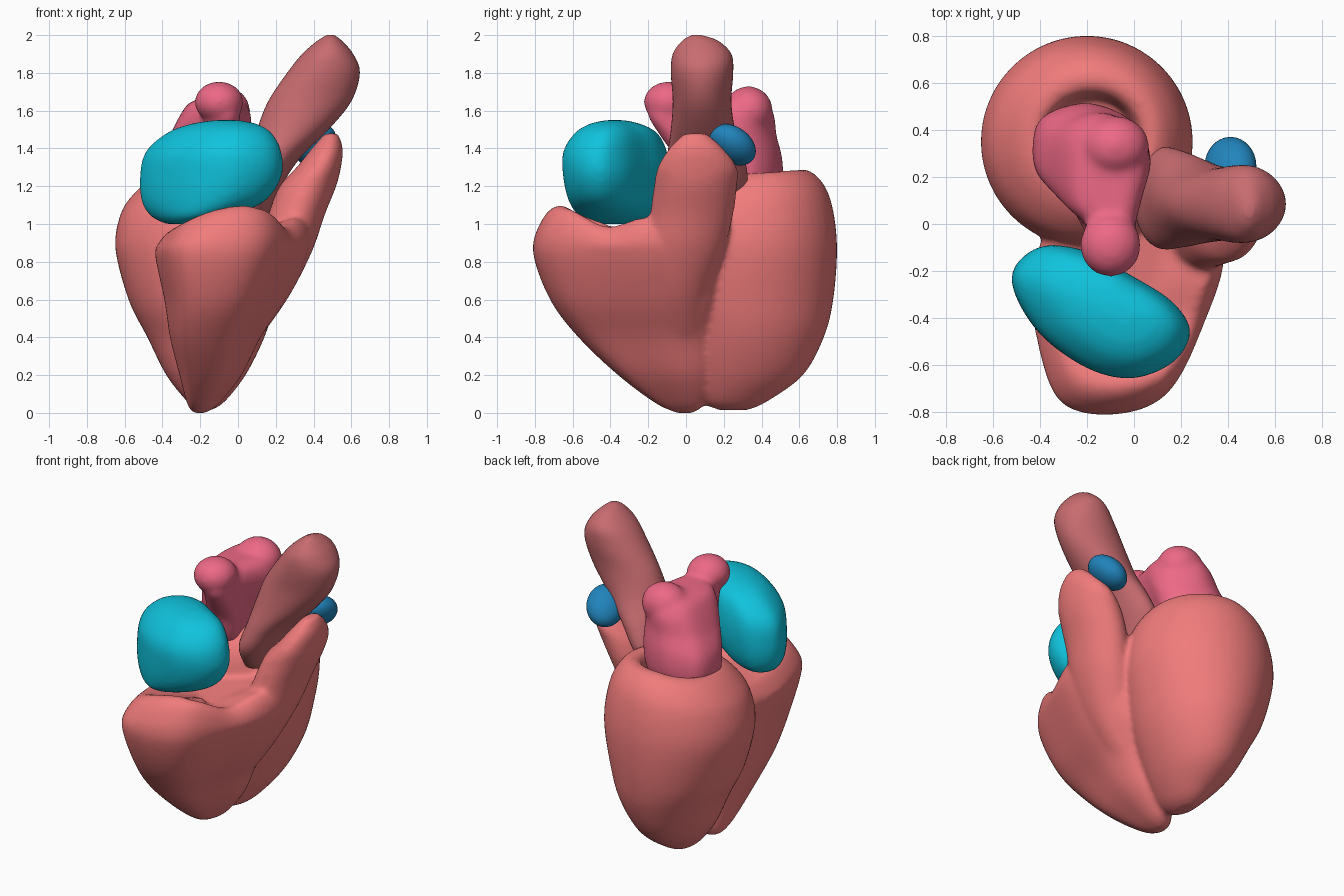
import bpy, bmesh, math
from mathutils import Vector

if "Cube" in bpy.data.objects:
    bpy.data.objects.remove(bpy.data.objects["Cube"])


def material(name, rgb):
    m = bpy.data.materials.new(name)
    m.diffuse_color = (*rgb, 1)
    m.use_nodes = True
    m.node_tree.nodes["Principled BSDF"].inputs["Base Color"].default_value = m.diffuse_color
    return m


def catmull(a, b, c, d, t):
    return [0.5 * (2 * q + (r - p) * t + (2 * p - 5 * q + 4 * r - s) * t * t
                   + (3 * q - p - 3 * r + s) * t ** 3) for p, q, r, s in zip(a, b, c, d)]


def spline(pts, n, closed):
    k, out = len(pts), []
    at = (lambda i: pts[i % k]) if closed else (lambda i: pts[max(0, min(k - 1, i))])
    for i in range(k if closed else k - 1):
        for j in range(n):
            out.append(catmull(at(i - 1), at(i), at(i + 1), at(i + 2), j / n))
    return out if closed else out + [list(pts[-1])]


def outline_of(pts):
    """Smooth closed outline scaled to the -1..1 square."""
    pts = spline(pts, 6, True)
    lo = [min(p[i] for p in pts) for i in (0, 1)]
    hi = [max(p[i] for p in pts) for i in (0, 1)]
    return [[2 * (p[i] - lo[i]) / (hi[i] - lo[i]) - 1 for i in (0, 1)] for p in pts]


CIRCLE = [(math.cos(math.tau * i / 48), math.sin(math.tau * i / 48)) for i in range(48)]


def add_loft(bm, rows, outline=CIRCLE, shape=None):
    """Skin outlines fitted into (z, x0, x1, y0, y1) boxes."""
    rings = []
    for z, x0, x1, y0, y1 in spline(rows, 5, False):
        ring = []
        for u, v in outline:
            x, y = (x0 + x1 + u * (x1 - x0)) / 2, (y0 + y1 + v * (y1 - y0)) / 2
            ring.append(bm.verts.new((x, y, shape(x, y, z) if shape else z)))
        rings.append(ring)
    faces = [bm.faces.new(rings[0][::-1]), bm.faces.new(rings[-1])]
    for a, b in zip(rings, rings[1:]):
        for i in range(len(a)):
            j = (i + 1) % len(a)
            faces.append(bm.faces.new((a[i], a[j], b[j], b[i])))


def add_blob(bm, centre, radii):
    for v in bmesh.ops.create_uvsphere(bm, u_segments=32, v_segments=20, radius=1)['verts']:
        v.co = Vector([c + r * q for c, r, q in zip(centre, radii, v.co)])


def finish(bm, name, mat, voxel=0, smooth=0):
    bmesh.ops.recalc_face_normals(bm, faces=bm.faces)
    me = bpy.data.meshes.new(name)
    bm.to_mesh(me)
    bm.free()
    ob = bpy.data.objects.new(name, me)
    bpy.context.collection.objects.link(ob)
    me.materials.append(mat)
    if voxel:
        r = ob.modifiers.new("fuse", 'REMESH')
        r.mode, r.voxel_size, r.use_smooth_shade = 'VOXEL', voxel, True
    if smooth:
        s = ob.modifiers.new("soften", 'SMOOTH')
        s.factor, s.iterations = 0.5, smooth
    me.polygons.foreach_set("use_smooth", [True] * len(me.polygons))
    return ob


muscle = material("muscle", (0.88, 0.2, 0.2))
cyan = material("cyan", (0.005, 0.55, 0.73))
pink = material("pink", (0.85, 0.14, 0.24))
brown = material("brown", (0.58, 0.15, 0.16))
blue = material("blue", (0.015, 0.23, 0.5))


# left ventricle: thick-walled cup with a tilted, rounded rim
def left_tilt(x, y, z):
    return z + max(0, z - 0.8) * (0.3 * min(0, x + 0.2) + 0.15 * (y - 0.45))


bm = bmesh.new()
add_loft(bm, [(z, x - rx, x + rx, y - ry, y + ry) for z, x, y, rx, ry in (
    (0.015, -.18, .25, .04, .08), (0.06, -.17, .26, .10, .17), (0.2, -.17, .32, .21, .30),
    (0.4, -.17, .35, .31, .38), (0.6, -.19, .35, .39, .43), (0.88, -.2, .35, .45, .45),
    (1.1, -.2, .35, .42, .42), (1.22, -.19, .36, .35, .35), (1.275, -.18, .37, .27, .26),
    (1.25, -.18, .36, .21, .2), (1.12, -.18, .35, .18, .18))], CIRCLE, left_tilt)


# right ventricle: crescent body with a dished top, fused to its rising outflow
def right_top(x, y, z):
    k = max(0, z - 0.85) / 0.22
    dip = 0.09 * math.exp(-((y + 0.42) / 0.15) ** 2) if x > 0.05 else 0
    return z + k * (0.03 - 0.77 * (x - 0.06) ** 2 - dip)


crescent = outline_of([(-.41, -.2), (-.38, -.5), (-.28, -.75), (-.05, -.8), (.17, -.71), (.32, -.42),
                       (.41, -.1), (.32, .18), (0, .25), (-.3, .05)])
add_loft(bm, [(0, -.24, -.17, -.05, .04), (.05, -.27, -.1, -.16, .1), (.2, -.31, .02, -.36, .14),
              (.4, -.36, .12, -.57, .16), (.6, -.39, .25, -.72, .2), (.85, -.44, .37, -.81, .22),
              (1.0, -.42, .38, -.77, .22), (1.07, -.37, .34, -.69, .2), (1.03, -.3, .28, -.58, .15),
              (.97, -.15, .15, -.4, 0)], crescent, right_top)
add_loft(bm, [(.35, -.08, .08, -.15, .1), (.6, 0, .26, -.2, .12), (.85, .1, .39, -.22, .2),
              (1.05, .16, .46, -.19, .25), (1.2, .22, .52, -.17, .27), (1.3, .31, .545, -.15, .27),
              (1.4, .39, .555, -.09, .2), (1.48, .46, .53, -.01, .11)])
finish(bm, "ventricles", muscle, 0.016, 8)

# right atrium: plump bean lying across the front
bm = bmesh.new()
bean = outline_of([(-.52, -.22), (-.4, -.09), (-.2, -.11), (-.04, -.2), (.15, -.32), (.23, -.45),
                   (.16, -.58), (-.02, -.65), (-.22, -.6), (-.42, -.44)])
add_loft(bm, [(1.0, -.38, -.26, -.45, -.28), (1.04, -.46, -.05, -.56, -.16), (1.12, -.51, .14, -.62, -.11),
              (1.25, -.52, .23, -.65, -.09), (1.38, -.49, .23, -.65, -.1), (1.48, -.38, .18, -.59, -.15),
              (1.53, -.25, .1, -.51, -.24), (1.55, -.12, 0, -.42, -.33)], bean)
finish(bm, "right_atrium", cyan, 0.018, 5)

# left atrium: broad body with a front and a back upper lobe
bm = bmesh.new()
body = outline_of([(-.42, .25), (-.38, .43), (-.2, .51), (-.03, .44), (.06, .3), (.02, .14), (-.02, 0),
                   (-.02, -.14), (-.1, -.2), (-.21, -.15), (-.28, 0), (-.39, .1)])
add_loft(bm, [(1.06, -.33, -.05, .08, .4), (1.12, -.39, 0, .03, .47), (1.22, -.43, .04, -.02, .51),
              (1.35, -.42, .06, -.06, .51), (1.47, -.36, .07, -.14, .48), (1.57, -.31, .07, -.2, .47),
              (1.64, -.26, .04, -.18, .43), (1.67, -.18, -.02, -.1, .38)], body)
add_blob(bm, (-.08, .33, 1.6), (.145, .13, .13))
add_blob(bm, (-.1, -.09, 1.645), (.13, .135, .11))
finish(bm, "left_atrium", pink, 0.016, 14)

# aorta: leaning tube, rounded at the end
bm = bmesh.new()
add_loft(bm, [(1.05, 0, .16, 0, .22), (1.2, 0, .23, -.1, .32), (1.35, .05, .33, -.1, .31),
              (1.5, .1, .48, -.08, .26), (1.65, .16, .6, -.07, .24), (1.8, .26, .645, -.08, .25),
              (1.9, .34, .61, -.07, .24), (1.97, .42, .55, -.02, .17), (2.0, .47, .51, .03, .08)])
finish(bm, "aorta", brown)

# pulmonary artery: small tilted pebble beside the outflow
bm = bmesh.new()
bmesh.ops.create_uvsphere(bm, u_segments=32, v_segments=20, radius=1)
for v in bm.verts:
    x, y, z = v.co
    v.co = (.41 + .11 * x, .245 + .125 * y, 1.42 + .1 * z - .035 * y + .03 * x)
finish(bm, "pulmonary_artery", blue)
